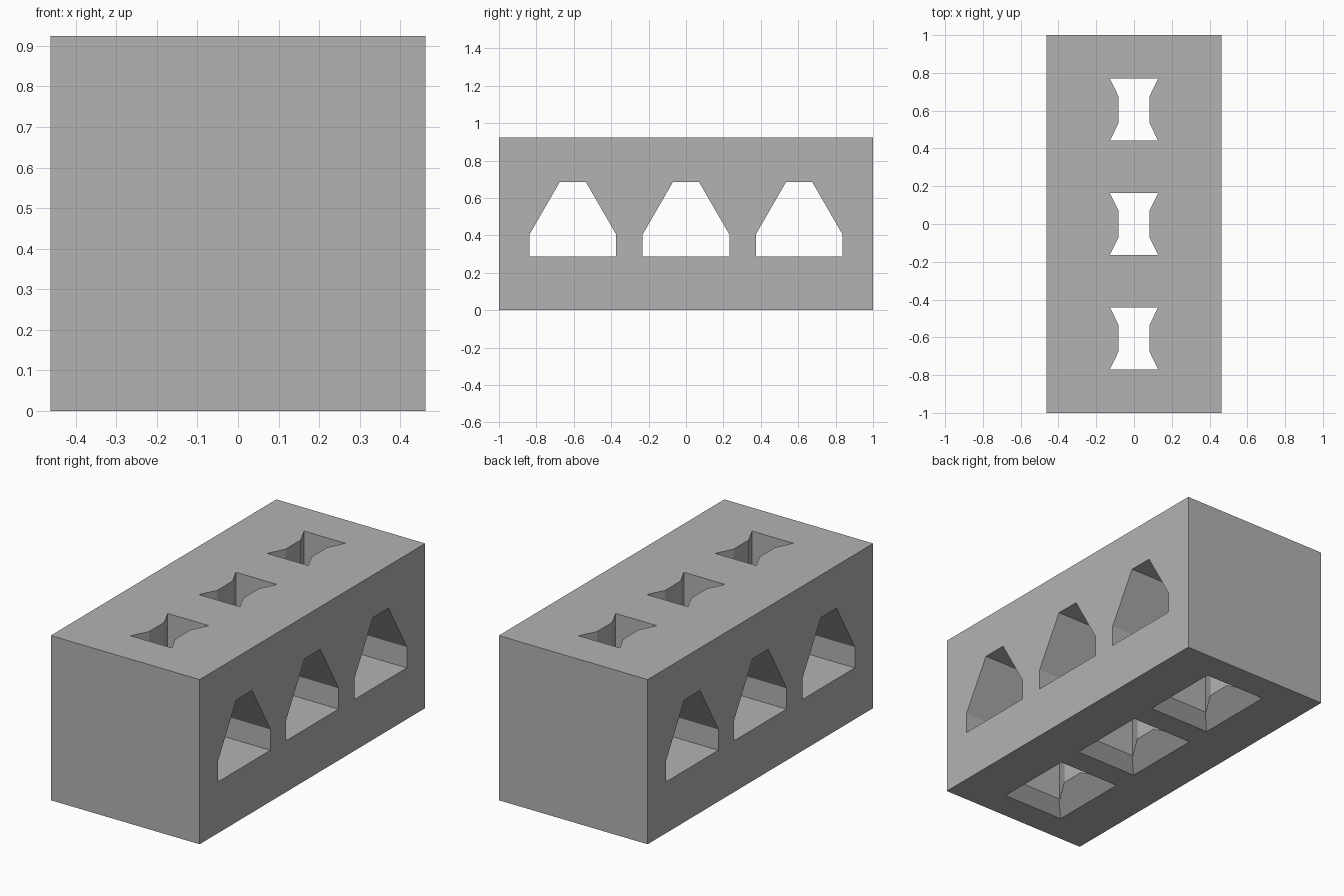
import bpy
import bmesh
from mathutils import Vector

if "Cube" in bpy.data.objects:
    bpy.data.objects.remove(bpy.data.objects["Cube"], do_unlink=True)

WIDTH, LENGTH, HEIGHT = 0.924, 2.0, 0.924
BAY_SPACING = 0.605

concrete = bpy.data.materials.new("concrete grey")
concrete.use_nodes = True
grey = (0.45, 0.45, 0.45, 1)
concrete.diffuse_color = grey
concrete.node_tree.nodes["Principled BSDF"].inputs["Base Color"].default_value = grey


def prism(name, outline, direction, taper=(1, 1)):
    """Extrude an outline along a direction, optionally scaling its far end in x and y."""
    bm = bmesh.new()
    face = bm.faces.new([bm.verts.new(p) for p in outline])
    result = bmesh.ops.extrude_face_region(bm, geom=[face], use_keep_orig=True)
    for v in result["geom"]:
        if isinstance(v, bmesh.types.BMVert):
            v.co = Vector((v.co.x * taper[0], v.co.y * taper[1], v.co.z)) + Vector(direction)
    bmesh.ops.recalc_face_normals(bm, faces=bm.faces)
    mesh = bpy.data.meshes.new(name)
    bm.to_mesh(mesh)
    bm.free()
    mesh.materials.append(concrete)
    obj = bpy.data.objects.new(name, mesh)
    bpy.context.collection.objects.link(obj)
    return obj


def rectangle(x, y, z):
    return [(-x, -y, z), (x, -y, z), (x, y, z), (-x, y, z)]


def mirrored(half):
    """Close a profile by mirroring its right half across the first axis."""
    return half + [(-a, b) for a, b in reversed(half)]


def cut(target, cutter):
    cutter.hide_render = True
    mod = target.modifiers.new("cut", 'BOOLEAN')
    mod.operation = 'DIFFERENCE'
    mod.solver = 'EXACT'
    mod.object = cutter
    bpy.context.view_layer.objects.active = target
    bpy.ops.object.modifier_apply(modifier=mod.name)
    bpy.data.objects.remove(cutter, do_unlink=True)


# Solid block
block = prism("block", rectangle(WIDTH / 2, LENGTH / 2, 0), (0, 0, HEIGHT))

# Half profiles of the side tunnel (y, z) and the pinched vertical shaft (x, y)
tunnel_profile = mirrored([(0.232, 0.288), (0.232, 0.405), (0.07, 0.685)])
shaft_profile = mirrored([(0.128, -0.164), (0.081, -0.069), (0.081, 0.069), (0.128, 0.164)])

for bay in (-1, 0, 1):
    # Tunnel across the block, shaft from bottom to top, 45 degree flare at the base
    flare_depth = 0.14
    flare = (0.191, 0.231)
    cutters = [
        prism("tunnel_cutter", [(-1, y, z) for y, z in tunnel_profile], (2, 0, 0)),
        prism("shaft_cutter", [(x, y, -0.1) for x, y in shaft_profile], (0, 0, 1.2)),
        prism("flare_cutter", rectangle(flare[0] + 0.02, flare[1] + 0.02, -0.02),
              (0, 0, flare_depth + 0.02),
              [(f - flare_depth) / (f + 0.02) for f in flare]),
    ]
    for cutter in cutters:
        cutter.location.y = bay * BAY_SPACING
    bpy.context.view_layer.update()
    for cutter in cutters:
        cut(block, cutter)

for polygon in block.data.polygons:
    polygon.use_smooth = False
